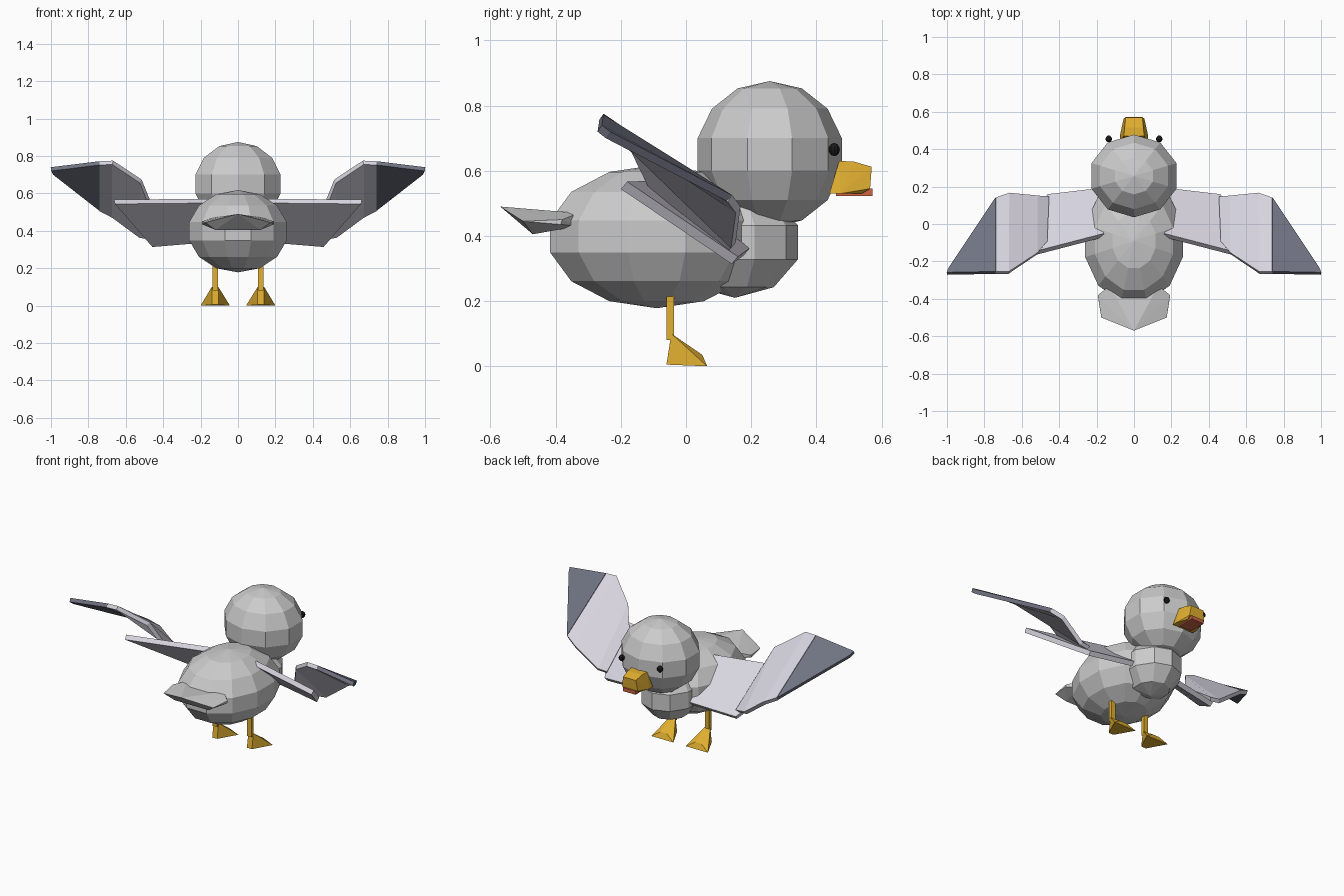
import bpy, bmesh
from math import sin, cos, pi, radians

if "Cube" in bpy.data.objects:
    bpy.data.objects.remove(bpy.data.objects["Cube"])


def material(name, rgb):
    m = bpy.data.materials.new(name)
    m.diffuse_color = (*rgb, 1)
    m.use_nodes = True
    m.node_tree.nodes["Principled BSDF"].inputs["Base Color"].default_value = m.diffuse_color
    return m


ORANGE = material("orange", (0.75, 0.43, 0.03))
RED = material("red", (0.6, 0.13, 0.06))
BLACK = material("black", (0.01, 0.01, 0.01))
FEATHER = material("feather", (0.68, 0.66, 0.74))
DARK = material("dark_feather", (0.16, 0.17, 0.22))


def add_object(name, bm, mat=None, mirror=False):
    bmesh.ops.recalc_face_normals(bm, faces=bm.faces[:])
    me = bpy.data.meshes.new(name)
    bm.to_mesh(me)
    bm.free()
    ob = bpy.data.objects.new(name, me)
    bpy.context.collection.objects.link(ob)
    if mat:
        me.materials.append(mat)
    if mirror:
        ob.modifiers.new("mirror", "MIRROR").use_mirror_merge = False
    return ob


def hull(name, pts, mat=None, mirror=False):
    bm = bmesh.new()
    verts = [bm.verts.new(p) for p in pts]
    bmesh.ops.convex_hull(bm, input=verts)
    bmesh.ops.dissolve_limit(bm, angle_limit=radians(1), verts=bm.verts[:], edges=bm.edges[:])
    return add_object(name, bm, mat, mirror)


def ball(name, center, radii, segs, rings, phase, mat=None, mirror=False):
    cx, cy, cz = center
    rx, ry, rz = radii
    pts = [(cx, cy, cz + rz), (cx, cy, cz - rz)]
    for i in range(1, rings):
        a = pi * i / rings
        for j in range(segs):
            b = 2 * pi * j / segs + phase
            pts.append((cx + rx * sin(a) * cos(b), cy + ry * sin(a) * sin(b), cz + rz * cos(a)))
    return hull(name, pts, mat, mirror)


def plate(name, lead, trail, mat, thick=0.03):
    bm = bmesh.new()
    a = [bm.verts.new(p) for p in lead]
    b = [bm.verts.new(p) for p in trail]
    for i in range(len(a) - 1):
        bm.faces.new((a[i], a[i + 1], b[i + 1], b[i]))
    ob = add_object(name, bm, mat)
    s = ob.modifiers.new("thickness", "SOLIDIFY")
    s.thickness = thick
    s.offset = 0
    ob.modifiers.new("mirror", "MIRROR").use_mirror_merge = False


def both(pts):
    return [(s * x, y, z) for x, y, z in pts for s in (1, -1)]


# Rounded masses
ball("body", (0, -0.09, 0.398), (0.277, 0.347, 0.22), 12, 7, pi / 12)
ball("chest", (0, 0.15, 0.38), (0.18, 0.203, 0.17), 10, 5, pi / 2)
ball("head", (0, 0.257, 0.65), (0.245, 0.227, 0.225), 10, 7, pi / 2)
ball("eye", (0.135, 0.455, 0.665), (0.018, 0.018, 0.02), 10, 6, 0, BLACK, True)

# Beak
hull("beak", both([(0.075, 0.44, 0.53), (0.075, 0.475, 0.53), (0.055, 0.47, 0.63),
                   (0.05, 0.515, 0.628), (0.045, 0.57, 0.612), (0.055, 0.565, 0.545),
                   (0.05, 0.54, 0.53)]), ORANGE)
hull("lower_beak", both([(0.045, 0.46, 0.522), (0.045, 0.573, 0.522),
                         (0.045, 0.46, 0.545), (0.045, 0.573, 0.545)]), RED)

# Tail
hull("tail", both([(0.13, -0.33, 0.47), (0.13, -0.33, 0.43), (0.193, -0.38, 0.45),
                   (0.193, -0.385, 0.435), (0.175, -0.50, 0.445), (0.12, -0.47, 0.405)])
     + [(0, -0.57, 0.49), (0, -0.36, 0.47)])

# Legs and webbed feet
hull("leg", [(x, y, z) for x in (0.107, 0.137) for y in (-0.06, -0.037) for z in (0.08, 0.24)],
     ORANGE, True)
hull("foot", [(0.105, -0.045, 0.1), (0.14, -0.045, 0.1), (0.105, -0.06, 0.005),
              (0.14, -0.06, 0.005), (0.043, 0.065, 0), (0.2, 0.065, 0),
              (0.1, 0.05, 0.035), (0.145, 0.05, 0.035)], ORANGE, True)

# Wings: inner plate, outer plate and dark tip
plate("inner_wing",
      [(0.16, 0.185, 0.35), (0.46, 0.15, 0.325)],
      [(0.16, -0.06, 0.56), (0.66, -0.19, 0.555)], FEATHER)
plate("outer_wing",
      [(0.46, 0.14, 0.365), (0.52, 0.145, 0.37), (0.67, 0.16, 0.48), (0.74, 0.135, 0.515)],
      [(0.47, -0.10, 0.54), (0.52, -0.16, 0.665), (0.67, -0.26, 0.765), (0.74, -0.26, 0.762)],
      FEATHER, 0.025)
plate("wing_tip",
      [(0.74, 0.135, 0.515), (0.99, -0.24, 0.71)],
      [(0.74, -0.26, 0.762), (1.0, -0.265, 0.73)], DARK, 0.024)
